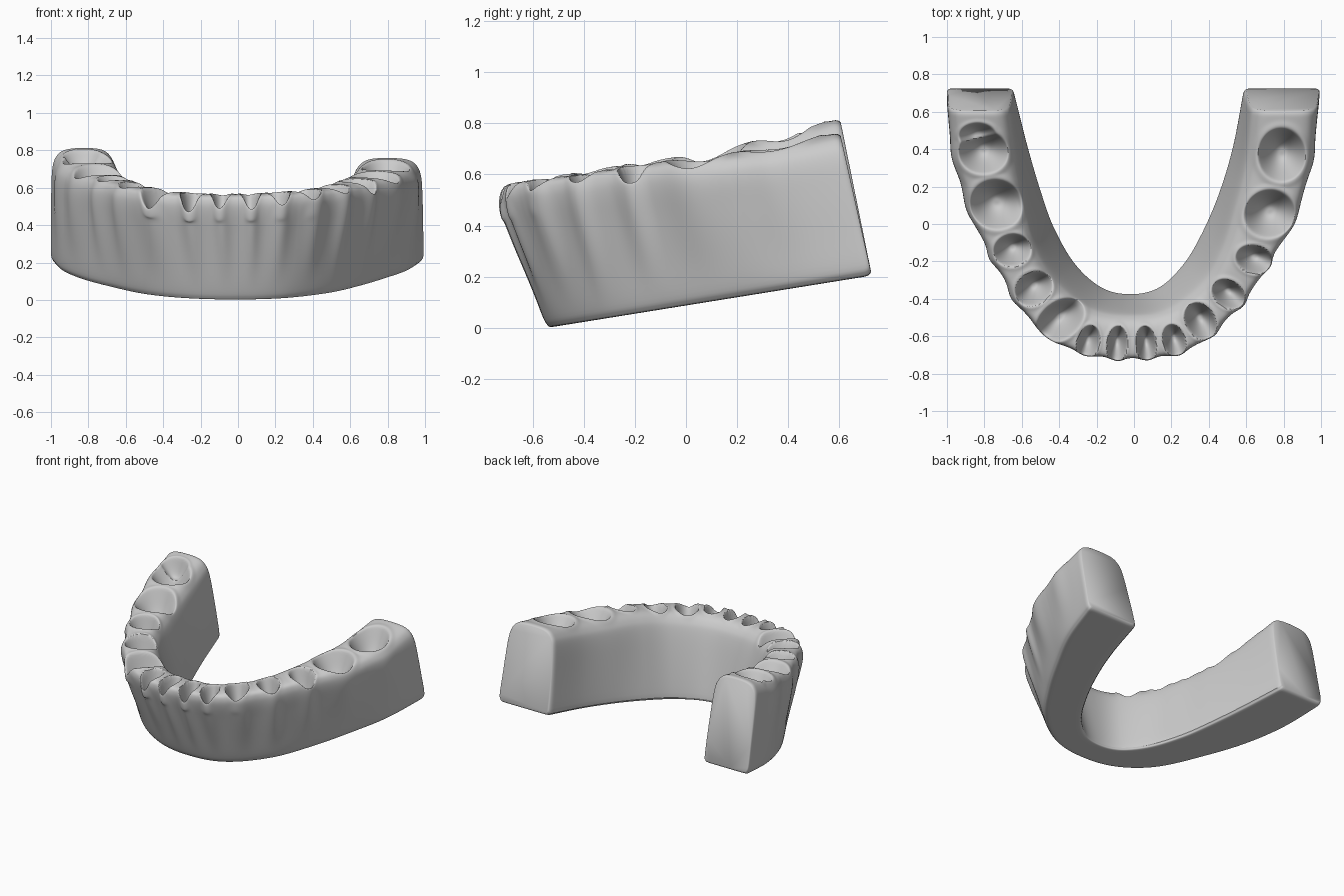
import bpy, bmesh, math
from mathutils import Vector

if "Cube" in bpy.data.objects:
    bpy.data.objects.remove(bpy.data.objects["Cube"])

# Rails of the arch, from the right end round the front to the left end
OUTER_TOP = [(.985, .605, .765), (.965, .30, .70), (.905, .06, .665), (.76, -.21, .635), (.59, -.46, .60),
             (.32, -.70, .575), (-.02, -.76, .565), (-.34, -.71, .57), (-.585, -.53, .60),
             (-.78, -.20, .645), (-.885, .03, .675), (-.97, .30, .735), (-1.0, .605, .82)]
INNER_TOP = [(.62, .605), (.59, .30), (.53, .05), (.46, -.17), (.36, -.33), (.18, -.46), (-.02, -.49),
             (-.22, -.46), (-.40, -.33), (-.52, -.16), (-.575, .05), (-.62, .30), (-.655, .605)]
OUTER_BASE = [(1.0, .73), (.92, .42), (.81, .18), (.67, -.08), (.50, -.32), (.26, -.495), (0, -.545),
              (-.27, -.505), (-.51, -.36), (-.72, -.08), (-.86, .16), (-.955, .42), (-1.005, .73)]
INNER_BASE = [(.585, .73), (.525, .42), (.45, .17), (.36, -.04), (.26, -.21), (.13, -.335), (-.02, -.37),
              (-.17, -.335), (-.31, -.21), (-.42, -.02), (-.49, .17), (-.565, .42), (-.645, .73)]

# Cross-section: (across 0 inner..1 outer, height 0..1, samples to next point)
PROFILE = [(.5, 0, 4), (.9, 0, 4), (.97, .02, 4), (1, .08, 4), (1, .3, 4), (1, .6, 8), (.985, .82, 10),
           (.92, .93, 12), (.78, .985, 18), (.5, 1, 18), (.22, .985, 12), (.08, .92, 10), (.02, .8, 6),
           (0, .5, 4), (0, .08, 4), (.03, .02, 4), (.1, 0, 4)]

# Tooth sockets: x, y, half sizes, rotation in degrees, depth
SOCKETS = [(.79, .37, .12, .135, 0, .17), (.725, .055, .13, .12, 15, .17), (.645, -.19, .095, .07, -15, .17),
           (.505, -.375, .09, .066, -35, .18), (.355, -.52, .10, .073, -60, .19), (.215, -.625, .085, .055, -75, .17),
           (.065, -.645, .095, .05, -85, .19), (-.09, -.645, .095, .05, 85, .18), (-.245, -.635, .09, .055, 75, .17),
           (-.395, -.515, .14, .09, 40, .19), (-.535, -.345, .10, .08, 35, .18), (-.65, -.14, .095, .08, 15, .17),
           (-.735, .105, .135, .125, -10, .17), (-.805, .385, .125, .11, 0, .17), (-.835, .47, .095, .065, 0, .11)]
STATIONS = 440


def spline(pts, t, closed=False):
    """Catmull-Rom point on a list of tuples, t in index units."""
    n = len(pts)
    i = int(t) if closed else min(int(t), n - 2)
    f = t - i
    if closed:
        a, b, c, d = (Vector(pts[(i + k) % n]) for k in (-1, 0, 1, 2))
    else:
        b, c = Vector(pts[i]), Vector(pts[i + 1])
        a = Vector(pts[i - 1]) if i > 0 else 2 * b - c
        d = Vector(pts[i + 2]) if i + 2 < n else 2 * c - b
    return .5 * (2 * b + (c - a) * f + (2 * a - 5 * b + 4 * c - d) * f * f + (3 * b - a - 3 * c + d) * f ** 3)


def smooth(a, b, x):
    x = min(1, max(0, (x - a) / (b - a)))
    return x * x * (3 - 2 * x)


def on_base(p):
    return Vector((p.x, p.y, max(0, .161 * (p.y + .54))))


def socket_offset(p):
    """Depth of the socket under p, with a slightly raised rim."""
    deep, rim = 0, 0
    for x, y, rx, ry, rot, depth in SOCKETS:
        dx, dy = p.x - x, p.y - y
        if dx * dx + dy * dy > .06:
            continue
        c, s = math.cos(math.radians(rot)), math.sin(math.radians(rot))
        r = math.hypot((dx * c + dy * s) / rx, (dy * c - dx * s) / ry)
        deep = max(deep, depth * smooth(1.06, .1, r) ** .6)
        rim = max(rim, .006 * math.exp(-((r - 1.15) / .15) ** 2))
    return deep - rim * smooth(.02, 0, deep)


def root_bulge(p, tangent):
    """Outward swelling of the wall in front of each root."""
    total = 0
    for x, y, rx, ry, rot, depth in SOCKETS[:14]:
        d = Vector((x - p.x, y - p.y, 0))
        if d.length < .4:
            total = max(total, math.exp(-(d.dot(tangent) / (.75 * min(rx, ry))) ** 2))
    return total


section = []
for i, (w, h, count) in enumerate(PROFILE):
    for k in range(count):
        q = spline([p[:2] for p in PROFILE], i + k / count, True)
        section.append((q.x, max(0, q.y)))


def rails(t):
    ot = spline(OUTER_TOP, t)
    it = spline(INNER_TOP, t)
    return (ot, Vector((it.x, it.y, ot.z)),
            on_base(spline(OUTER_BASE, t)), on_base(spline(INNER_BASE, t)))


# Sweep the section along the rails, pressing in the sockets
bm = bmesh.new()
rings = []
last = len(OUTER_TOP) - 1
for s in range(STATIONS + 1):
    u = s / STATIONS
    # extra stations close to the ends for the rounded edge
    t = last * (u - .04 * math.sin(4 * math.pi * u) / math.pi)
    ot, it, ob, ib = rails(t)
    ahead, behind = rails(min(last, t + .05))[0], rails(max(0, t - .05))[0]
    tangent = ahead - behind
    tangent.z = 0
    tangent.normalize()
    outward = Vector((ot.x - it.x, ot.y - it.y, 0)).normalized()
    bulge = (root_bulge(ot, tangent) - .45) * smooth(.5, .2, ot.y)
    # the front sockets break through the outer lip, the back ones do not
    front = smooth(-.40, -.58, ot.y)
    low, high = .85 - .13 * front, .95 - .07 * front
    d = min(t, last - t) / .11
    shrink = 1 - .06 * (1 - math.sqrt(max(0, 1 - (1 - min(1, d)) ** 2)))
    centre = (ot + it + ob + ib) / 4
    ring = []
    for w, h in section:
        p = ib.lerp(it, h).lerp(ob.lerp(ot, h), w)
        p += outward * (.022 * bulge * smooth(.75, 1, w) * smooth(.1, .75, h))
        top = smooth(low, high, h)
        if top > 0:
            p += Vector((0, .1, -1)) * (socket_offset(p) * top)
        ring.append(bm.verts.new(centre + (p - centre) * shrink))
    rings.append(ring)

n = len(section)
for a, b in zip(rings, rings[1:]):
    for j in range(n):
        bm.faces.new((a[j], a[(j + 1) % n], b[(j + 1) % n], b[j]))
# Flat back ends of both arms
bm.faces.new(rings[0])
bm.faces.new(rings[-1])
bmesh.ops.recalc_face_normals(bm, faces=bm.faces)

mesh = bpy.data.meshes.new("lower_jaw_arch")
bm.to_mesh(mesh)
bm.free()
arch = bpy.data.objects.new("lower_jaw_arch", mesh)
bpy.context.collection.objects.link(arch)

# Soften the pressed surface
relax = arch.modifiers.new("soften", 'SMOOTH')
relax.factor = .5
relax.iterations = 4

bpy.context.view_layer.objects.active = arch
arch.select_set(True)
bpy.ops.object.shade_smooth_by_angle(angle=math.radians(60))
